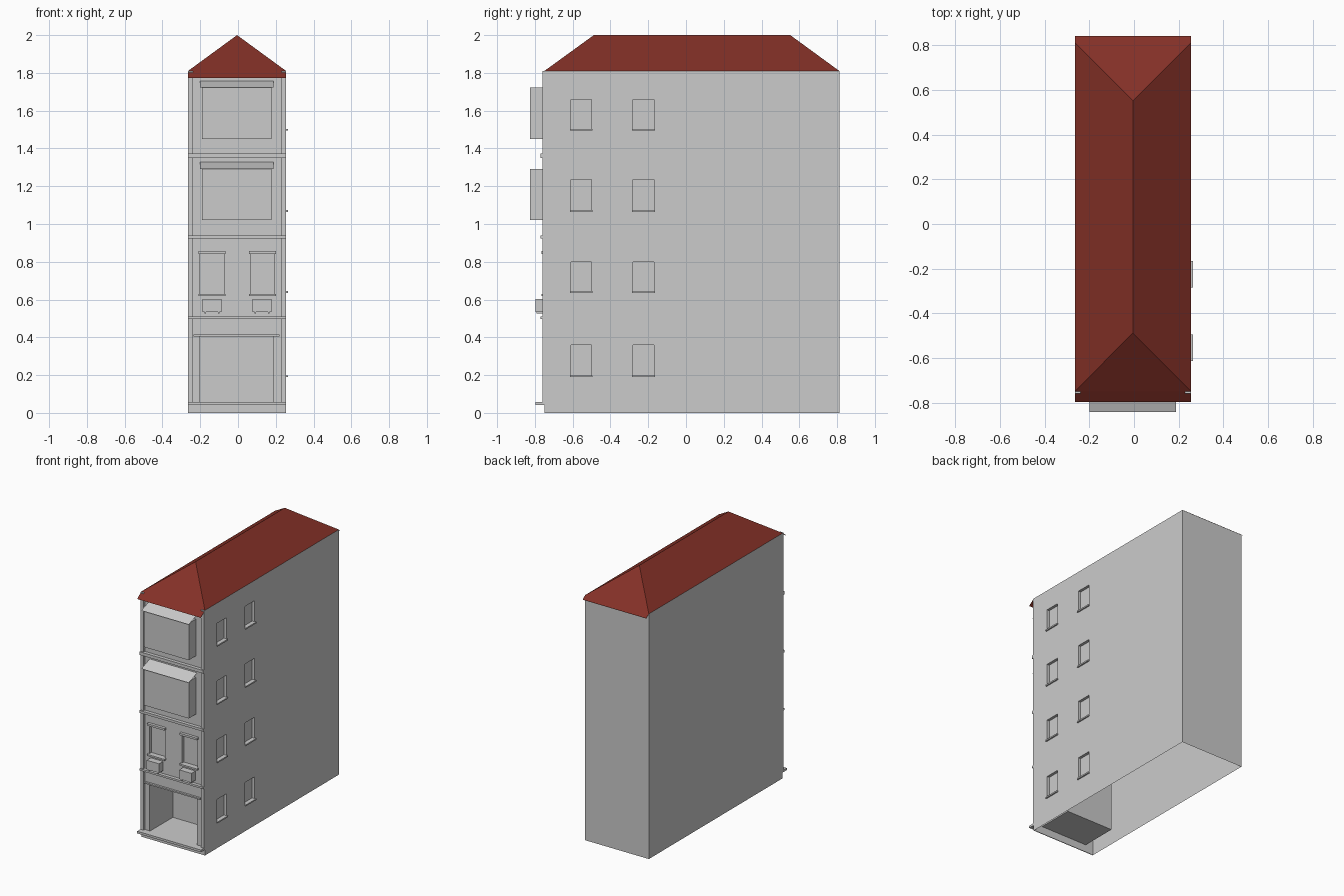
import bpy, bmesh
from mathutils import Matrix

if "Cube" in bpy.data.objects:
    bpy.data.objects.remove(bpy.data.objects["Cube"])

L, R = -0.265, 0.255           # left and right wall
F, B, TOP = -0.745, 0.812, 1.81  # facade, back wall, eaves


def boxes(name, items):
    """One object from boxes given as (x0, x1, y0, y1, z0, z1)."""
    bm = bmesh.new()
    for x0, x1, y0, y1, z0, z1 in items:
        m = (Matrix.Translation(((x0 + x1) / 2, (y0 + y1) / 2, (z0 + z1) / 2))
             @ Matrix.Diagonal((x1 - x0, y1 - y0, z1 - z0, 1)))
        bmesh.ops.create_cube(bm, size=1, matrix=m)
    return finish(name, bm)


def finish(name, bm):
    me = bpy.data.meshes.new(name)
    bm.to_mesh(me)
    bm.free()
    ob = bpy.data.objects.new(name, me)
    bpy.context.collection.objects.link(ob)
    return ob


def sheet(name, faces):
    bm = bmesh.new()
    for f in faces:
        bm.faces.new([bm.verts.new(p) for p in f])
    bmesh.ops.remove_doubles(bm, verts=bm.verts, dist=1e-4)
    return finish(name, bm)


side_z = [(0.195, 0.36), (0.64, 0.80), (1.07, 1.235), (1.50, 1.66)]
side_y = [(-0.61, -0.50), (-0.28, -0.17)]
front_x = [(-0.20, -0.075), (0.065, 0.19)]

# Shell with shop recess and window recesses cut in
walls = boxes("walls", [(L, R, F, B, 0, TOP)])
cuts = [(-0.20, 0.185, F - 0.1, -0.475, 0.055, 0.41)]
cuts += [(R - 0.02, R + 0.1, y0, y1, z0, z1) for y0, y1 in side_y for z0, z1 in side_z]
cuts += [(x0, x1, F - 0.1, F + 0.02, 0.63, 0.845) for x0, x1 in front_x]
cutter = boxes("opening_cutter", cuts)
cutter.hide_render = True
mod = walls.modifiers.new("openings", 'BOOLEAN')
mod.object, mod.operation, mod.solver = cutter, 'DIFFERENCE', 'EXACT'
dg = bpy.context.evaluated_depsgraph_get()
walls.data = bpy.data.meshes.new_from_object(walls.evaluated_get(dg))
walls.modifiers.clear()
bpy.data.objects.remove(cutter)

# The shell is open below and under the roof
bm = bmesh.new()
bm.from_mesh(walls.data)
ends = [f for f in bm.faces if all(v.co.z < 0.001 for v in f.verts)
        or all(v.co.z > TOP - 0.001 for v in f.verts)]
bmesh.ops.delete(bm, geom=ends, context='FACES_ONLY')
bm.to_mesh(walls.data)
bm.free()

# Hipped roof: thin sheets, front and back slopes run on past the walls
xm, h, rf, rb, ef, eb = -0.005, 2.0, -0.488, 0.552, -0.75, B
a, b = (xm, rf, h), (xm, rb, h)
fl, fr, bl, br = (L, ef, TOP), (R, ef, TOP), (L, eb, TOP), (R, eb, TOP)
roof = sheet("roof", [
    (fl, a, b, bl), (fr, br, b, a), (fl, fr, a), (bl, b, br),
    ((L, -0.798, 1.773), (R, -0.798, 1.773), fr, fl),
    ((R, 0.8425, 1.788), (L, 0.8425, 1.788), bl, br)])
red = bpy.data.materials.new("roof_red")
red.diffuse_color = (0.23, 0.03, 0.02, 1)
red.use_nodes = True
red.node_tree.nodes["Principled BSDF"].inputs["Base Color"].default_value = red.diffuse_color
roof.data.materials.append(red)

# Corner pilasters, storey bands, plinth and shop lintel
boxes("corner_pilasters", [(x0, x1, -0.76, F, z0, z1)
                           for x0, x1 in ((L, L + 0.026), (R - 0.026, R))
                           for z0, z1 in ((0.058, 0.497), (0.511, 0.922), (0.94, 1.35), (1.373, TOP))])
boxes("storey_bands", [(L, R, -0.77, F, z0, z1)
                       for z0, z1 in ((0.497, 0.511), (0.922, 0.94), (1.35, 1.373))])
boxes("plinth", [(L, R, -0.75, F, 0, 0.042)])
boxes("front_step", [(L, R, -0.797, F, 0.042, 0.058)])
boxes("shop_lintel", [(-0.235, 0.22, -0.76, F, 0.405, 0.415)])

# Bay windows with sloping thin canopies
for i, z in enumerate((1.02, 1.45)):
    boxes(f"bay_window_{i}", [(-0.19, 0.177, -0.827, F, z, z + 0.272)])
    t = z + 0.272
    sheet(f"bay_canopy_{i}", [((-0.20, -0.8425, t), (0.188, -0.8425, t),
                               (0.188, F, t + 0.036), (-0.20, F, t + 0.036))])

# First-floor window trims and planter boxes
for i, (x0, x1) in enumerate(front_x):
    boxes(f"window_lintel_{i}", [(x0 - 0.008, x1 + 0.01, -0.766, F, 0.842, 0.857)])
    boxes(f"window_sill_{i}", [(x0 - 0.008, x1 + 0.01, -0.766, F, 0.618, 0.63)])
    c = (x0 + x1) / 2
    boxes(f"planter_{i}", [(c - 0.05, c + 0.05, -0.797, -0.75, 0.535, 0.603)])
    boxes(f"planter_brackets_{i}", [(c + s - 0.004, c + s + 0.004, -0.792, F, 0.525, 0.535)
                                    for s in (-0.035, 0.035)])

# Side window sills
boxes("side_sills", [(R - 0.02, 0.265, y0 - 0.005, y1 + 0.005, z0 - 0.006, z0 + 0.004)
                     for y0, y1 in side_y for z0, _ in side_z])
